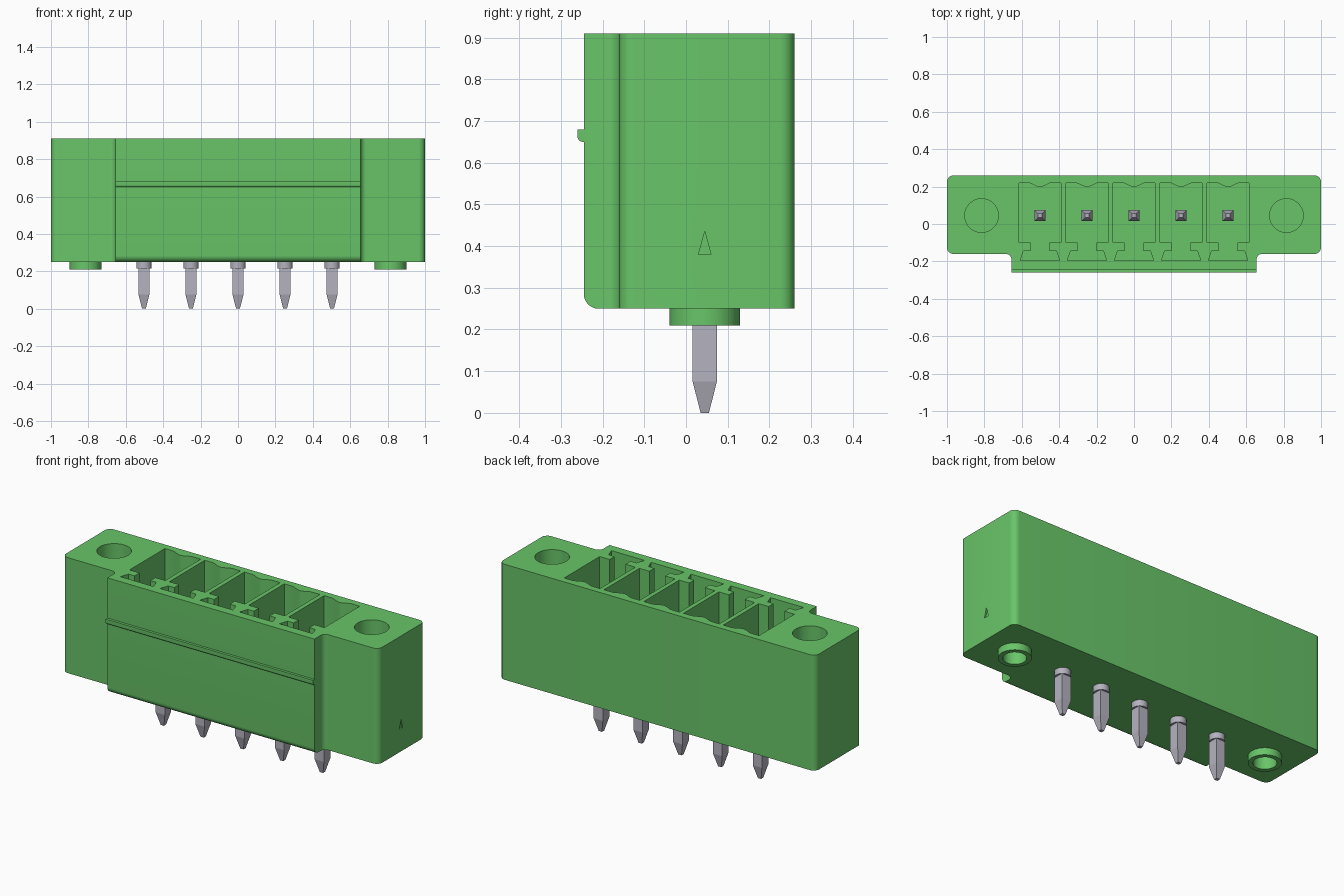
import bpy, bmesh, math
from mathutils import Vector

cube = bpy.data.objects.get("Cube")
if cube:
    bpy.data.objects.remove(cube, do_unlink=True)


def material(name, color):
    m = bpy.data.materials.new(name)
    m.use_nodes = True
    m.diffuse_color = (*color, 1)
    m.node_tree.nodes["Principled BSDF"].inputs["Base Color"].default_value = (*color, 1)
    return m


GREEN = material("green plastic", (0.14, 0.56, 0.14))
GREY = material("grey metal", (0.46, 0.45, 0.52))

Z0, Z1 = 0.25, 0.91          # housing bottom and top
PIN_Y = 0.045
PITCH = 0.2515
PIN_X = [PITCH * i for i in range(-2, 3)]
HOLE_X = 0.815


def prism(bm, pts, a, b, axis="z"):
    """Extrude a 2D outline from a to b: (x, y) along z, or (y, z) along x."""
    place = (lambda p, h: (p[0], p[1], h)) if axis == "z" else (lambda p, h: (h, p[0], p[1]))
    lo = [bm.verts.new(place(p, a)) for p in pts]
    hi = [bm.verts.new(place(p, b)) for p in pts]
    faces = [bm.faces.new(lo), bm.faces.new(hi)]
    n = len(pts)
    for i in range(n):
        j = (i + 1) % n
        faces.append(bm.faces.new((lo[i], lo[j], hi[j], hi[i])))
    bmesh.ops.recalc_face_normals(bm, faces=faces)


def arc(cx, cy, r, a0, a1, n=8):
    return [(cx + r * math.cos(math.radians(a0 + (a1 - a0) * i / n)),
             cy + r * math.sin(math.radians(a0 + (a1 - a0) * i / n))) for i in range(n + 1)]


def circle(x, y, r, n=40):
    return arc(x, y, r, 0, 360, n)[:-1]


def finish(bm, name, mat, smooth=True):
    me = bpy.data.meshes.new(name)
    bm.to_mesh(me)
    bm.free()
    ob = bpy.data.objects.new(name, me)
    bpy.context.collection.objects.link(ob)
    me.materials.append(mat)
    if smooth:
        shade(ob)
    return ob


def shade(ob):
    bpy.ops.object.select_all(action="DESELECT")
    ob.select_set(True)
    bpy.context.view_layer.objects.active = ob
    bpy.ops.object.shade_smooth_by_angle(angle=math.radians(30))


def cut(ob, cutter):
    mod = ob.modifiers.new("cut", "BOOLEAN")
    mod.operation = "DIFFERENCE"
    mod.solver = "EXACT"
    mod.object = cutter
    bpy.context.view_layer.update()
    graph = bpy.context.evaluated_depsgraph_get()
    me = bpy.data.meshes.new_from_object(ob.evaluated_get(graph))
    ob.modifiers.clear()
    ob.data = me
    bpy.data.objects.remove(cutter, do_unlink=True)


# Housing: flanges with rounded corners, raised front with concave fillets
R, F = 0.035, 0.03
half = (arc(0.655 + F, -0.16 - F, F, 180, 90)
        + arc(1 - R, -0.16 + R, R, -90, 0)
        + arc(1 - R, 0.26 - R, R, 0, 90))
half = [(0.655, -0.245)] + half
outline = half + [(-x, y) for x, y in reversed(half)]
bm = bmesh.new()
prism(bm, outline, Z0, Z1)
housing = finish(bm, "housing", GREEN, False)

# Cutters: contact chambers, mounting holes, rounded front bottom edge, side mark
bm = bmesh.new()
for x in PIN_X:
    bulge = [(0.065 - 0.13 * i / 10,
              0.22 - 0.022 * 0.5 * (1 + math.cos(math.pi * (i - 5) / 5))) for i in range(11)]
    right = [(0.105, -0.195), (0.088, -0.145), (0.05, -0.145), (0.05, -0.10),
             (0.113, -0.10), (0.113, 0.22)]
    shape = right + bulge + [(-px, py) for px, py in reversed(right)]
    prism(bm, [(x + px, py) for px, py in shape], 0.36, Z1 + 0.1)
for s in (-1, 1):
    prism(bm, circle(s * HOLE_X, PIN_Y, 0.09), 0.45, Z1 + 0.1)
    prism(bm, circle(s * HOLE_X, PIN_Y, 0.06), Z0 - 0.1, 0.36)
edge = [(-0.30, Z0 - 0.05), (-0.21, Z0 - 0.05)] + arc(-0.21, Z0 + 0.035, 0.035, 270, 180) \
    + [(-0.30, Z0 + 0.035)]
prism(bm, edge, -0.66, 0.66, "x")
prism(bm, [(0.03, 0.38), (0.06, 0.38), (0.045, 0.435)], 0.992, 1.05, "x")
cut(housing, finish(bm, "housing_cutter", GREEN, False))
shade(housing)

# Latching rib along the front
bm = bmesh.new()
rib = [(-0.235, 0.68), (-0.26, 0.68)] + arc(-0.248, 0.662, 0.012, 180, 270, 5) + [(-0.235, 0.65)]
prism(bm, rib, -0.655, 0.655, "x")
finish(bm, "front_rib", GREEN)

# Hollow bosses under the mounting holes
for name, s in (("left_boss", 1), ("right_boss", -1)):
    bm = bmesh.new()
    rings = []
    for r, z in ((0.085, Z0 + 0.002), (0.085, 0.21), (0.06, 0.21), (0.06, Z0 + 0.002)):
        rings.append([bm.verts.new((x, y, z)) for x, y in circle(s * HOLE_X, PIN_Y, r)])
    for a, b in zip(rings, rings[1:] + rings[:1]):
        for i in range(40):
            j = (i + 1) % 40
            bm.faces.new((a[i], a[j], b[j], b[i]))
    bmesh.ops.recalc_face_normals(bm, faces=bm.faces)
    finish(bm, name, GREEN)

# Square contact pins with tapered ends, round collars and chamber floor rings
for k, x in enumerate(PIN_X, 1):
    bm = bmesh.new()
    prev = None
    for z, h in ((0, 0.01), (0.075, 0.029), (0.75, 0.029), (0.80, 0.011)):
        ring = [bm.verts.new((x + sx * h, PIN_Y + sy * h, z))
                for sx, sy in ((-1, -1), (1, -1), (1, 1), (-1, 1))]
        if prev:
            for i in range(4):
                j = (i + 1) % 4
                bm.faces.new((prev[i], prev[j], ring[j], ring[i]))
        else:
            bm.faces.new(ring[::-1])
        prev = ring
    bm.faces.new(prev)
    finish(bm, f"pin_{k}", GREY, False)

    bm = bmesh.new()
    prism(bm, circle(x, PIN_Y, 0.041, 32), 0.215, Z0 + 0.01)
    finish(bm, f"pin_collar_{k}", GREY)

    bm = bmesh.new()
    prism(bm, circle(x, PIN_Y, 0.055, 32), 0.35, 0.368)
    finish(bm, f"chamber_floor_ring_{k}", GREEN)
